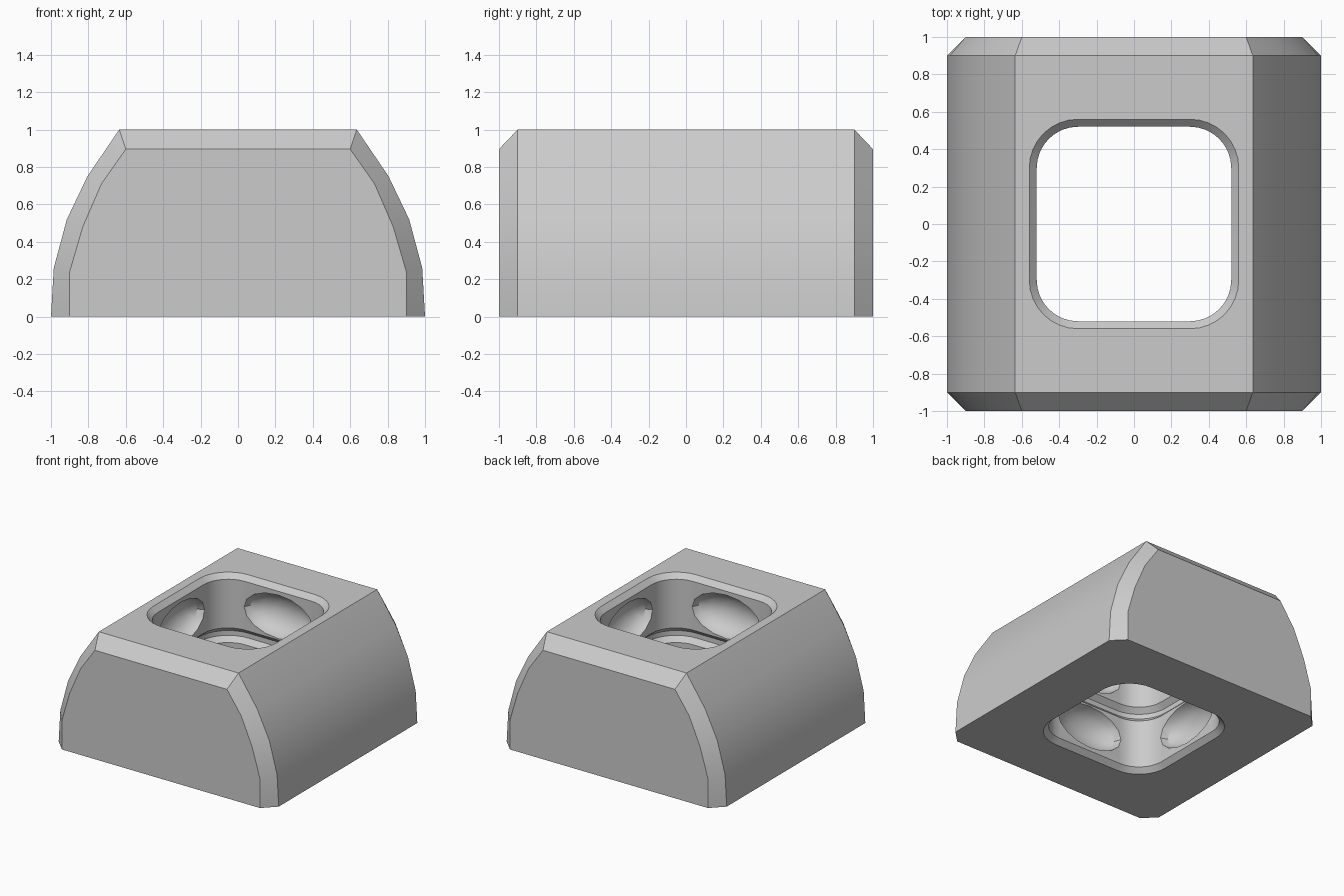
import bpy, bmesh, math
from mathutils import Matrix

if "Cube" in bpy.data.objects:
    bpy.data.objects.remove(bpy.data.objects["Cube"])

grey = bpy.data.materials.new("plain grey")
grey.diffuse_color = (0.6, 0.6, 0.6, 1)
grey.use_nodes = True
grey.node_tree.nodes["Principled BSDF"].inputs["Base Color"].default_value = grey.diffuse_color


def loft(name, rings):
    """Closed solid through equal-length rings of points."""
    bm = bmesh.new()
    loops = [[bm.verts.new(p) for p in ring] for ring in rings]
    for a, b in zip(loops, loops[1:]):
        for i in range(len(a)):
            j = (i + 1) % len(a)
            bm.faces.new((a[i], a[j], b[j], b[i]))
    bm.faces.new(loops[0])
    bm.faces.new(loops[-1])
    return finish(name, bm)


def finish(name, bm):
    bmesh.ops.recalc_face_normals(bm, faces=bm.faces)
    mesh = bpy.data.meshes.new(name)
    bm.to_mesh(mesh)
    bm.free()
    mesh.materials.append(grey)
    obj = bpy.data.objects.new(name, mesh)
    bpy.context.collection.objects.link(obj)
    return obj


def rounded_square(half, z, core=0.30, steps=8):
    """Square ring whose corner arcs are centred at +-core."""
    r = half - core
    ring = []
    for q in range(4):
        c = math.pi / 4 + q * math.pi / 2
        cx, cy = math.copysign(core, math.cos(c)), math.copysign(core, math.sin(c))
        for k in range(steps + 1):
            a = q * math.pi / 2 + k / steps * math.pi / 2
            ring.append((cx + r * math.cos(a), cy + r * math.sin(a), z))
    return ring


# Arched block with chamfered front and back edges
outer = [(1, 0), (0.985, 0.26), (0.915, 0.52), (0.805, 0.75), (0.635, 1)]
inner = [(0.9, 0), (0.9, 0.24), (0.83, 0.48), (0.73, 0.71), (0.6, 0.895)]


def arch(half, y):
    return [(x, y, z) for x, z in half] + [(-x, y, z) for x, z in reversed(half)]


block = loft("arched_block", [arch(inner, -1), arch(outer, -0.9),
                              arch(outer, 0.9), arch(inner, 1)])

# Square through-hole with chamfered rims and a groove at mid height
levels = [(-0.02, 0.58), (0.04, 0.52), (0.44, 0.52), (0.48, 0.56),
          (0.52, 0.56), (0.56, 0.52), (0.96, 0.52), (1.02, 0.58)]
hole = loft("hole_cutter", [rounded_square(h, z) for z, h in levels])

# Oval hollows in each wall, above and below the groove
bm = bmesh.new()
for z in (0.25, 0.75):
    for q in range(4):
        place = (Matrix.Rotation(q * math.pi / 2, 4, 'Z')
                 @ Matrix.Translation((0.515, 0, z))
                 @ Matrix.Diagonal((0.15, 0.31, 0.18, 1))
                 @ Matrix.Rotation(math.pi / 2, 4, 'Y'))
        bmesh.ops.create_uvsphere(bm, u_segments=16, v_segments=8, radius=1, matrix=place)
hollows = finish("hollow_cutter", bm)

# Cut the block
bpy.context.view_layer.objects.active = block
block.select_set(True)
for cutter in (hole, hollows):
    cutter.hide_render = True
    mod = block.modifiers.new(cutter.name, 'BOOLEAN')
    mod.operation = 'DIFFERENCE'
    mod.solver = 'EXACT'
    mod.object = cutter
    bpy.ops.object.modifier_apply(modifier=mod.name)
for cutter in (hole, hollows):
    bpy.data.objects.remove(cutter)

bpy.ops.object.shade_smooth_by_angle(angle=math.radians(30))
